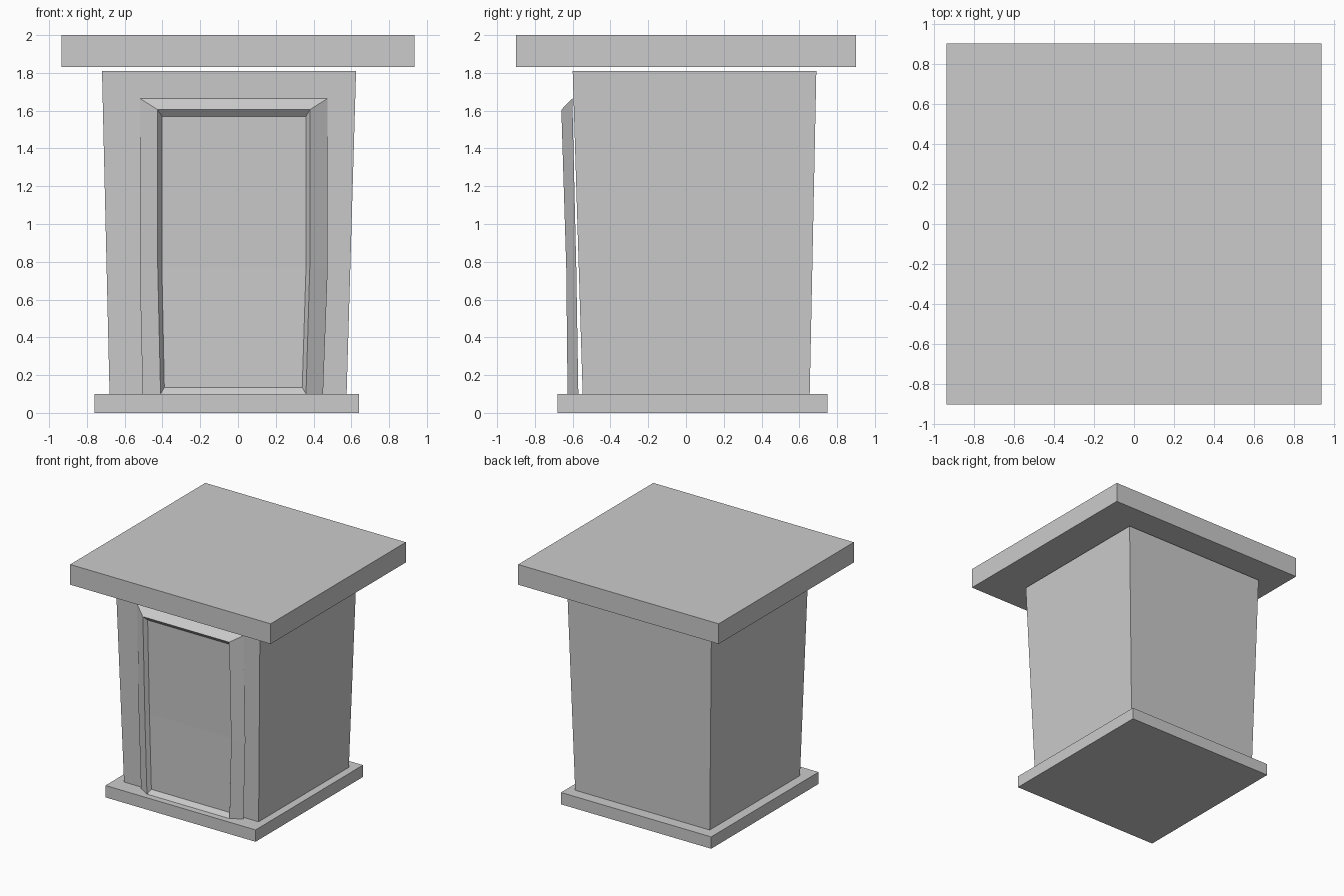
import bpy
import bmesh

cube = bpy.data.objects.get("Cube")
if cube:
    bpy.data.objects.remove(cube, do_unlink=True)

grey = bpy.data.materials.new("plain grey")
grey.use_nodes = True
colour = (0.6, 0.6, 0.6, 1)
grey.diffuse_color = colour
grey.node_tree.nodes["Principled BSDF"].inputs["Base Color"].default_value = colour


def finish(name, bm):
    bmesh.ops.recalc_face_normals(bm, faces=bm.faces[:])
    mesh = bpy.data.meshes.new(name)
    bm.to_mesh(mesh)
    bm.free()
    mesh.materials.append(grey)
    obj = bpy.data.objects.new(name, mesh)
    bpy.context.collection.objects.link(obj)
    return obj


def bridge(bm, a, b):
    for i in range(len(a)):
        j = (i + 1) % len(a)
        bm.faces.new((a[i], a[j], b[j], b[i]))


def block(name, low, high):
    """Solid between two rectangles, each given as x0, x1, y0, y1, z."""
    bm = bmesh.new()
    rings = []
    for x0, x1, y0, y1, z in (low, high):
        corners = ((x0, y0), (x1, y0), (x1, y1), (x0, y1))
        rings.append([bm.verts.new((x, y, z)) for x, y in corners])
    bridge(bm, *rings)
    for ring in rings:
        bm.faces.new(ring)
    return finish(name, bm)


# Slabs and the flared body, with a narrow gap under the roof
block("base_slab", (-0.76, 0.64, -0.68, 0.75, 0), (-0.76, 0.64, -0.68, 0.75, 0.1))
block("body", (-0.68, 0.575, -0.547, 0.655, 0.1), (-0.72, 0.625, -0.6, 0.69, 1.81))
block("roof_slab", (-0.935, 0.935, -0.9, 0.9, 1.83), (-0.935, 0.935, -0.9, 0.9, 2))

# Door: nested outlines, each with rows of x0, x1, y, z from bottom to top
outlines = (
    ((-0.505, 0.45, -0.57, 0.1), (-0.52, 0.475, -0.581, 0.77), (-0.52, 0.475, -0.602, 1.665)),
    ((-0.41, 0.36, -0.627, 0.1), (-0.425, 0.38, -0.634, 0.77), (-0.425, 0.38, -0.66, 1.605)),
    ((-0.39, 0.34, -0.597, 0.135), (-0.403, 0.36, -0.604, 0.77), (-0.403, 0.36, -0.628, 1.57)),
)
bm = bmesh.new()
rings = []
for rows in outlines:
    left = [bm.verts.new((x0, y, z)) for x0, x1, y, z in rows]
    right = [bm.verts.new((x1, y, z)) for x0, x1, y, z in rows]
    rings.append(left + right[::-1])
bridge(bm, rings[0], rings[1])
bridge(bm, rings[1], rings[2])
# Recessed panel and back, each in a lower and an upper face
for r in (rings[0], rings[2]):
    bm.faces.new((r[0], r[1], r[4], r[5]))
    bm.faces.new((r[1], r[2], r[3], r[4]))
finish("door_frame_and_panel", bm)
